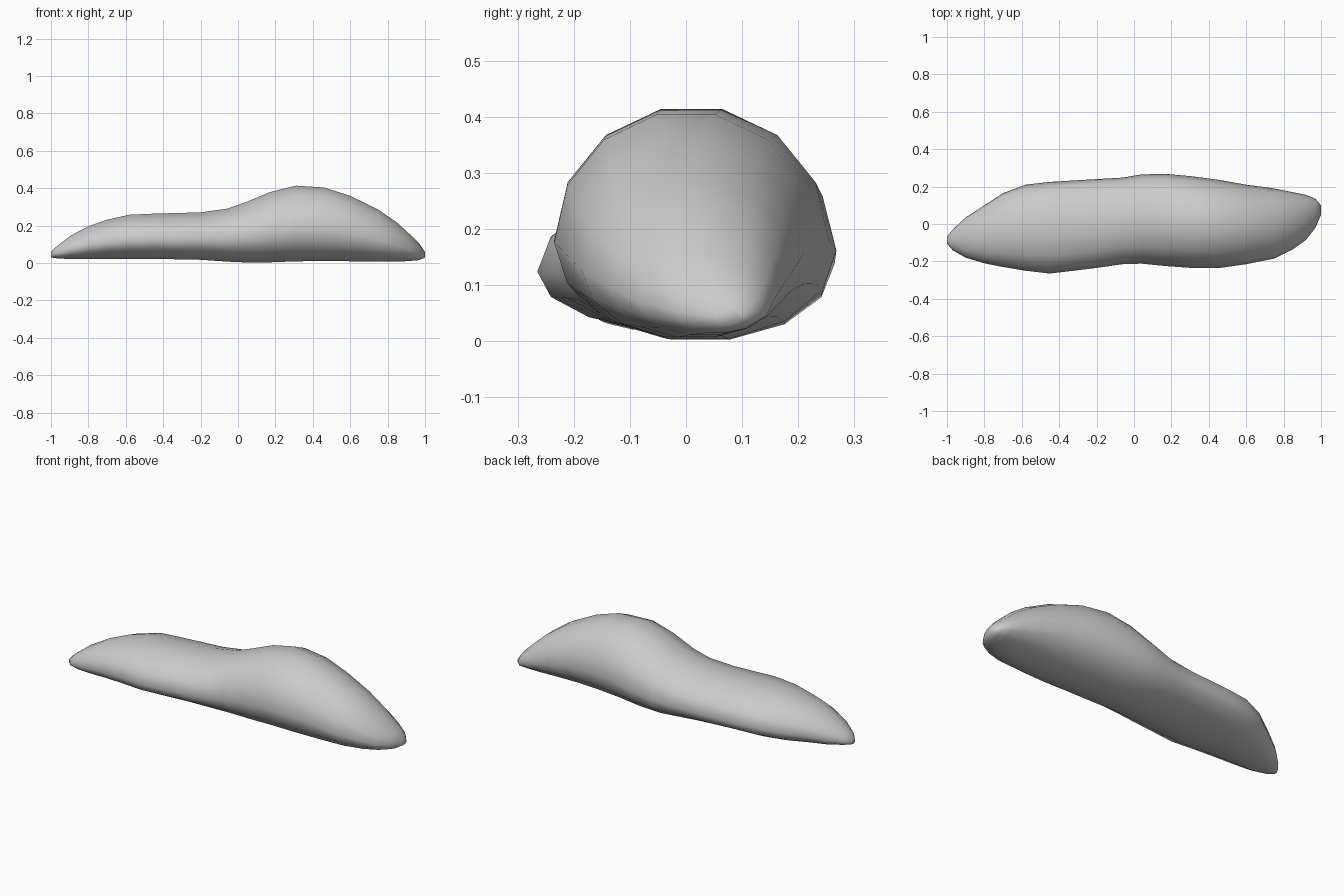
import bpy
import bmesh
from math import cos, sin, tau

# Remove the default cube only
default_cube = bpy.data.objects.get("Cube")
if default_cube:
    bpy.data.objects.remove(default_cube, do_unlink=True)

SIDES = 14

# Cross-sections along the stone: x, front y, back y, bottom z, top z
SECTIONS = [
    (-1, -.105, -.07, .03, .06),
    (-.97, -.14, -.03, .025, .09),
    (-.9, -.18, .035, .02, .145),
    (-.8, -.21, .1, .02, .2),
    (-.7, -.23, .165, .02, .235),
    (-.58, -.25, .21, .02, .262),
    (-.45, -.265, .225, .02, .268),
    (-.2, -.235, .24, .015, .275),
    (-.06, -.215, .248, .005, .295),
    (.04, -.212, .265, 0, .33),
    (.17, -.225, .268, 0, .385),
    (.31, -.235, .255, .005, .42),
    (.46, -.235, .235, .007, .41),
    (.6, -.215, .21, .006, .365),
    (.75, -.185, .19, .005, .29),
    (.85, -.135, .17, .005, .22),
    (.92, -.085, .155, .01, .155),
    (.97, -.02, .135, .015, .105),
    (1, .05, .1, .03, .06),
]


def make_material(name, color):
    material = bpy.data.materials.new(name)
    material.use_nodes = True
    material.diffuse_color = color
    shader = material.node_tree.nodes["Principled BSDF"]
    shader.inputs["Base Color"].default_value = color
    return material


def section_ring(bm, x, front, back, bottom, top):
    """Rounded outline that is widest a little below its middle."""
    center, half_width = (front + back) / 2, (back - front) / 2
    belt = bottom + (top - bottom) * .42
    ring = []
    for i in range(SIDES):
        angle = tau * i / SIDES
        rise = sin(angle)
        height = top - belt if rise > 0 else belt - bottom
        ring.append(bm.verts.new((x, center + half_width * cos(angle),
                                  belt + height * rise)))
    return ring


def loft(name, sections, material):
    """Skin the sections into one closed, smooth body."""
    bm = bmesh.new()
    rings = [section_ring(bm, *section) for section in sections]
    for left, right in zip(rings, rings[1:]):
        for i in range(SIDES):
            j = (i + 1) % SIDES
            bm.faces.new((left[i], left[j], right[j], right[i]))
    bm.faces.new(rings[0])
    bm.faces.new(rings[-1])
    bmesh.ops.recalc_face_normals(bm, faces=bm.faces)
    for face in bm.faces:
        face.smooth = True
    mesh = bpy.data.meshes.new(name)
    bm.to_mesh(mesh)
    bm.free()
    mesh.materials.append(material)
    body = bpy.data.objects.new(name, mesh)
    bpy.context.collection.objects.link(body)
    return body


# Long smooth stone with one raised hump
stone_gray = make_material("stone gray", (.6, .6, .6, 1))
loft("stone", SECTIONS, stone_gray)
